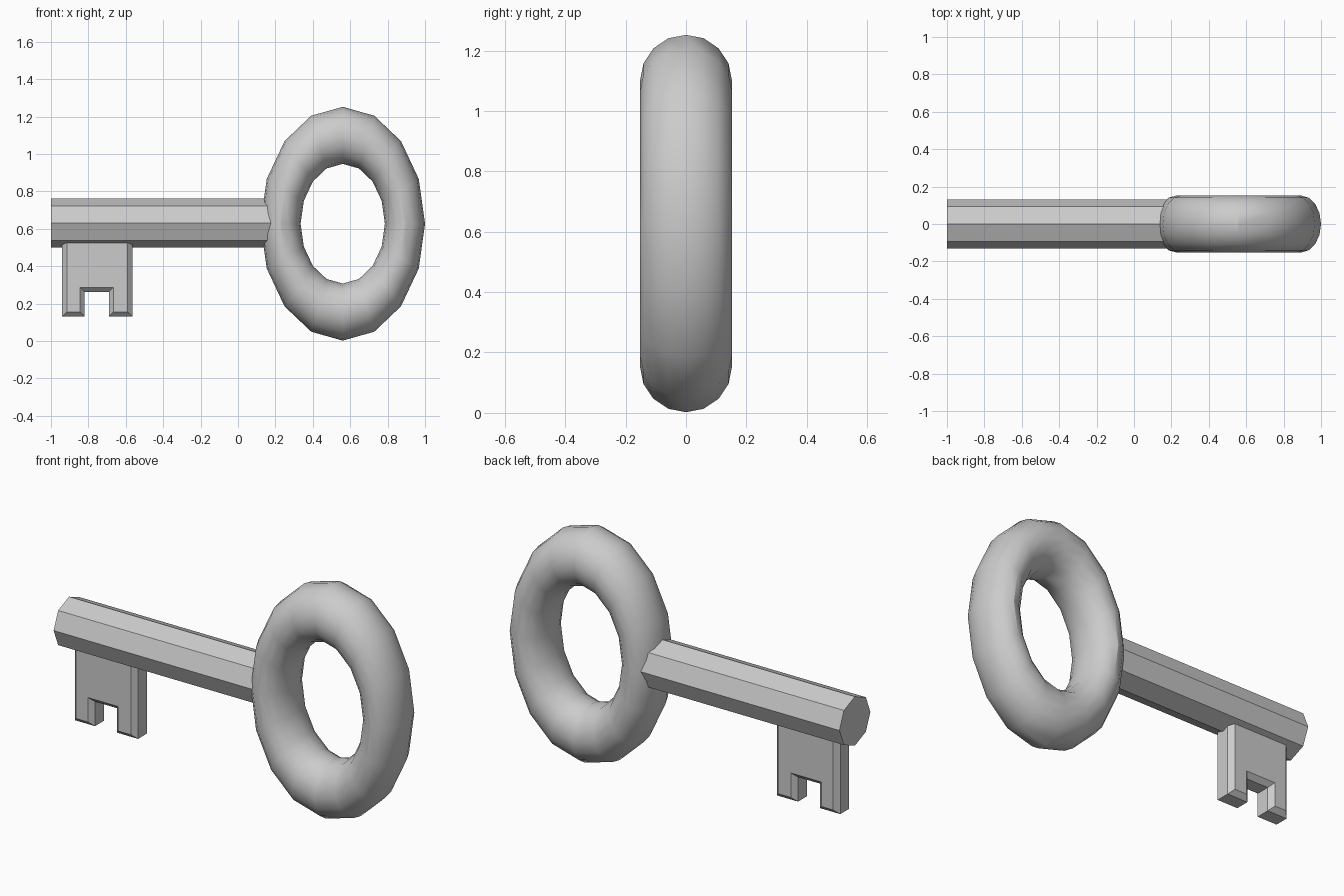
import bpy, bmesh, math

if "Cube" in bpy.data.objects:
    bpy.data.objects.remove(bpy.data.objects["Cube"])

metal = bpy.data.materials.new("grey metal")
metal.diffuse_color = (0.6, 0.6, 0.6, 1)
metal.use_nodes = True
metal.node_tree.nodes["Principled BSDF"].inputs["Base Color"].default_value = metal.diffuse_color
AXIS_Z = 0.627


def finish(obj, name):
    obj.name = name
    obj.data.materials.clear()
    obj.data.materials.append(metal)


# Oval ring handle: torus stood upright and narrowed in x
bpy.ops.mesh.primitive_torus_add(major_segments=16, minor_segments=16,
                                 major_radius=0.4725, minor_radius=0.1525)
ring = bpy.context.object
ring.rotation_euler = (math.pi / 2, 0, 0)
ring.scale = (0.704, 1, 1)
ring.location = (0.56, 0, AXIS_Z)
bpy.ops.object.transform_apply(location=True, rotation=True, scale=True)
bpy.ops.object.shade_smooth_by_angle(angle=math.radians(30))
finish(ring, "ring_handle")

# Octagonal shaft, corners on the axes, ending inside the ring
x0, x1 = -1.0, 0.23
bpy.ops.mesh.primitive_cylinder_add(vertices=8, radius=0.131, depth=x1 - x0,
                                    location=((x0 + x1) / 2, 0, AXIS_Z + 0.003),
                                    rotation=(0, math.pi / 2, 0))
finish(bpy.context.object, "shaft")


# Notched key bit with chamfered front and back outlines
def outline(inset):
    i = inset
    left, right, bottom, top = -0.94 + i, -0.565 - i, 0.131 + i, 0.6
    n_left, n_right, n_top = -0.82 - i, -0.69 + i, 0.262 + i
    return [(left, top), (left, bottom), (n_left, bottom), (n_left, n_top),
            (n_right, n_top), (n_right, bottom), (right, bottom), (right, top)]


bm = bmesh.new()
loops = [[bm.verts.new((x, y, z)) for x, z in outline(inset)]
         for y, inset in ((-0.063, 0.025), (-0.038, 0), (0.038, 0), (0.063, 0.025))]
for a, b in zip(loops, loops[1:]):
    for k in range(8):
        m = (k + 1) % 8
        bm.faces.new((a[k], a[m], b[m], b[k]))
bm.faces.new(loops[0])
bm.faces.new(loops[-1][::-1])
bmesh.ops.recalc_face_normals(bm, faces=bm.faces[:])
mesh = bpy.data.meshes.new("key_bit")
bm.to_mesh(mesh)
bm.free()
bit = bpy.data.objects.new("key_bit", mesh)
bpy.context.collection.objects.link(bit)
finish(bit, "key_bit")
